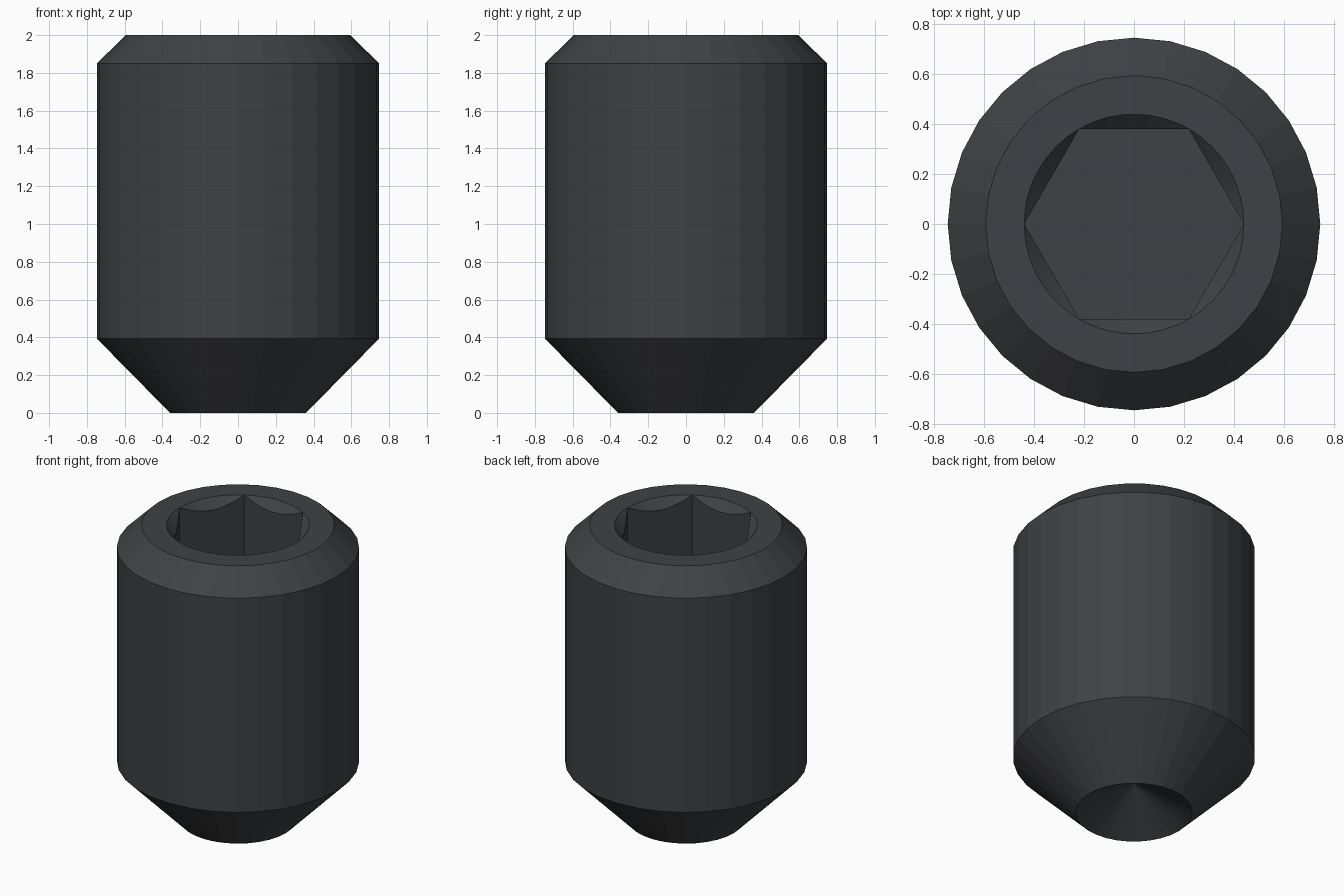
import bpy, bmesh
from math import sin, cos, pi

if "Cube" in bpy.data.objects:
    bpy.data.objects.remove(bpy.data.objects["Cube"])

SEG = 96  # common multiple of the 32-sided body and the 6-sided socket


def poly_radius(r, sides, i):
    """Distance to the edge of a regular polygon at step i of SEG."""
    step = 2 * pi / sides
    a = (2 * pi * i / SEG) % step
    if step - a < 1e-6:
        a = 0
    return r * cos(pi / sides) / cos(a - pi / sides)


bm = bmesh.new()


def ring(r, sides, z):
    verts = []
    for i in range(SEG):
        d = poly_radius(r, sides, i)
        h = z(d) if callable(z) else z
        a = 2 * pi * i / SEG
        verts.append(bm.verts.new((d * cos(a), d * sin(a), h)))
    return verts


HEX = 0.44
rings = [
    ring(0.36, 32, 0.0),                        # cup point rim
    ring(0.747, 32, 0.393),                     # bottom chamfer
    ring(0.747, 32, 1.85),                      # body
    ring(0.595, 32, 2.0),                       # top chamfer
    ring(HEX, SEG, 2.0),                        # socket mouth
    ring(HEX, 6, lambda d: 2.0 - (HEX - d)),    # countersink meets the hexagon
    ring(HEX, 6, 1.0),                          # socket walls
]
for lo, hi in zip(rings, rings[1:]):
    for i in range(SEG):
        j = (i + 1) % SEG
        face = []
        for v in (lo[i], lo[j], hi[j], hi[i]):
            if all((v.co - w.co).length > 1e-5 for w in face):
                face.append(v)
        if len(face) > 2:
            bm.faces.new(face)

# Socket floor and conical cup in the point
bm.faces.new(rings[-1])
apex = bm.verts.new((0, 0, 0.207))
for i in range(SEG):
    bm.faces.new((rings[0][(i + 1) % SEG], rings[0][i], apex))

bmesh.ops.remove_doubles(bm, verts=bm.verts, dist=1e-5)
bmesh.ops.recalc_face_normals(bm, faces=bm.faces)

mesh = bpy.data.meshes.new("set_screw")
bm.to_mesh(mesh)
bm.free()
screw = bpy.data.objects.new("set_screw", mesh)
bpy.context.collection.objects.link(screw)

# Black oxide steel
mat = bpy.data.materials.new("black_steel")
mat.diffuse_color = (0.05, 0.053, 0.058, 1)
mat.use_nodes = True
mat.node_tree.nodes["Principled BSDF"].inputs["Base Color"].default_value = mat.diffuse_color
mesh.materials.append(mat)
